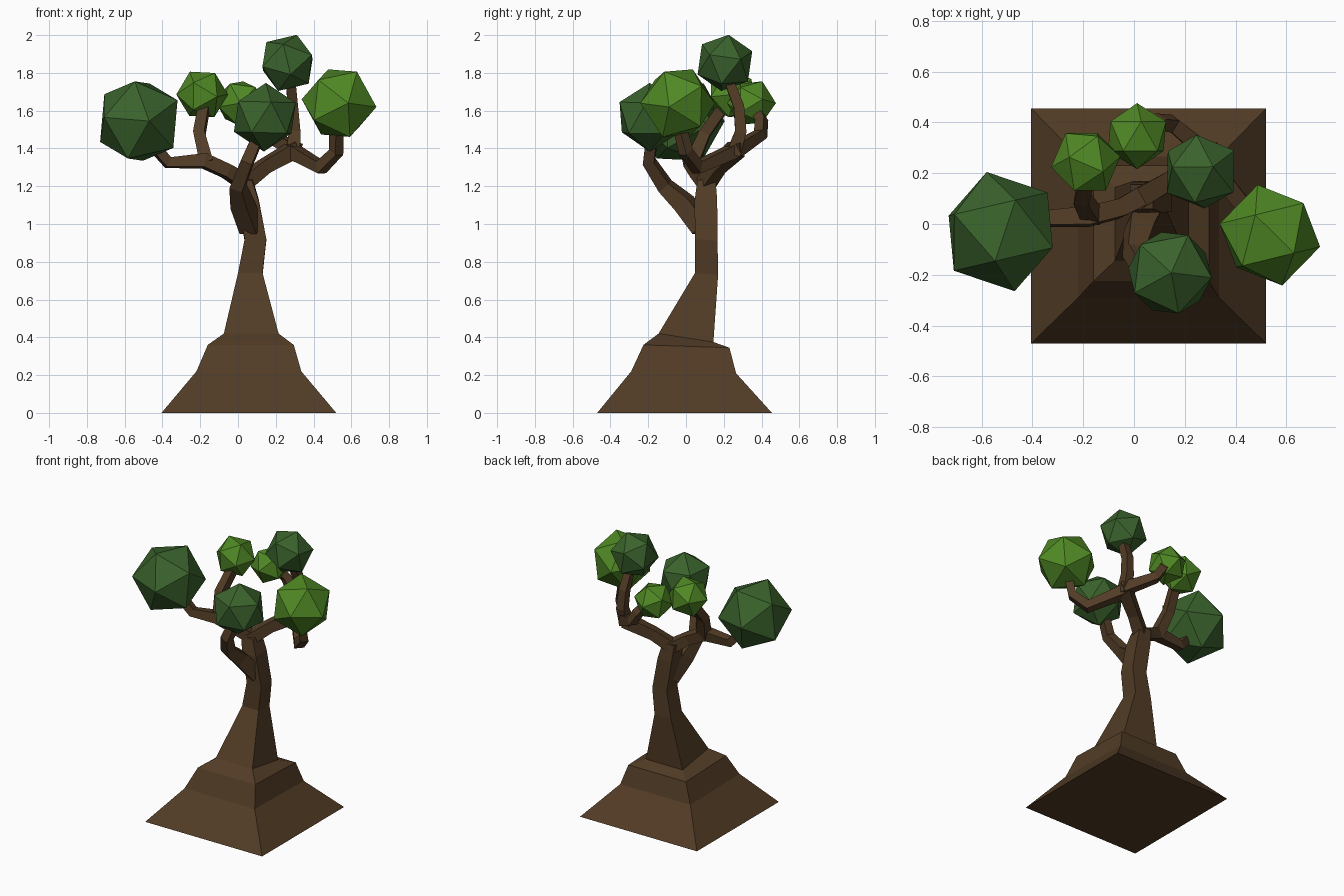
import bpy, bmesh
from mathutils import Vector, Matrix

if "Cube" in bpy.data.objects:
    bpy.data.objects.remove(bpy.data.objects["Cube"])


def material(name, rgb):
    m = bpy.data.materials.new(name)
    m.diffuse_color = (*rgb, 1)
    m.use_nodes = True
    m.node_tree.nodes["Principled BSDF"].inputs["Base Color"].default_value = m.diffuse_color
    return m


BARK = material("bark", (0.084, 0.045, 0.019))
DARK = material("dark_leaf", (0.042, 0.122, 0.025))
LIGHT = material("light_leaf", (0.08, 0.25, 0.018))


def finish(name, bm, mat):
    bmesh.ops.recalc_face_normals(bm, faces=bm.faces)
    me = bpy.data.meshes.new(name)
    bm.to_mesh(me)
    bm.free()
    me.materials.append(mat)
    ob = bpy.data.objects.new(name, me)
    bpy.context.collection.objects.link(ob)
    return ob


def loft(name, rings):
    """Join four-sided rings into a closed solid."""
    bm = bmesh.new()
    loops = [[bm.verts.new(p) for p in r] for r in rings]
    for a, b in zip(loops, loops[1:]):
        for i in range(4):
            j = (i + 1) % 4
            bm.faces.new((a[i], a[j], b[j], b[i]))
    bm.faces.new(loops[0])
    bm.faces.new(loops[-1])
    return finish(name, bm, BARK)


def branch(name, path):
    """Square tube along points (x, y, z, half width)."""
    pts = [Vector(p[:3]) for p in path]
    rings, side, old = [], None, None
    for i, p in enumerate(pts):
        d_in = (p - pts[max(i - 1, 0)]).normalized()
        d_out = (pts[min(i + 1, len(pts) - 1)] - p).normalized()
        t = (d_in + d_out).normalized()
        if side is None:
            ref = Vector((0, 0, 1)) if abs(t.z) < 0.8 else Vector((0, 1, 0))
            side = t.cross(ref).normalized()
        else:
            side = old.rotation_difference(t) @ side
        up = t.cross(side).normalized()
        h = path[i][3]
        rings.append([p + side * a * h + up * b * h
                      for a, b in ((-1, -1), (1, -1), (1, 1), (-1, 1))])
        old = t
    return loft(name, rings)


def frame(a, b):
    x = Vector(a).normalized()
    z = x.cross(Vector(b)).normalized()
    return Matrix((x, z.cross(x), z)).transposed()


def leaves(name, centre, r, a, b, mat):
    """Icosahedron turned so two adjacent corners point along a and b."""
    bm = bmesh.new()
    bmesh.ops.create_icosphere(bm, subdivisions=1, radius=r)
    e = next(iter(bm.edges))
    rot = frame(a, b) @ frame(e.verts[0].co, e.verts[1].co).transposed()
    bmesh.ops.transform(bm, matrix=rot.to_4x4(), verts=bm.verts)
    bmesh.ops.translate(bm, vec=centre, verts=bm.verts)
    return finish(name, bm, mat)


# Flared trunk: x range, y range, z at front and back
trunk = [
    (-0.405, 0.52, -0.47, 0.455, 0.0, 0.0),
    (-0.22, 0.335, -0.29, 0.265, 0.22, 0.21),
    (-0.16, 0.295, -0.225, 0.23, 0.36, 0.345),
    (-0.075, 0.215, -0.145, 0.145, 0.42, 0.375),
    (0.0, 0.13, 0.047, 0.17, 0.74, 0.73),
    (0.035, 0.15, 0.048, 0.167, 0.92, 0.91),
    (0.0, 0.11, 0.045, 0.165, 1.12, 1.13),
    (-0.015, 0.075, 0.06, 0.155, 1.23, 1.25),
]
loft("trunk", [[(x0, y0, zf), (x1, y0, zf), (x1, y1, zb), (x0, y1, zb)]
               for x0, x1, y0, y1, zf, zb in trunk])

# Branches
branch("front_branch", [(0.07, 0.09, 0.98, 0.05), (0.02, -0.01, 1.11, 0.048),
                        (0.0, -0.11, 1.2, 0.036), (0.05, -0.195, 1.33, 0.031),
                        (0.11, -0.18, 1.47, 0.028)])
branch("left_branch", [(0.05, 0.12, 1.21, 0.04), (-0.06, 0.06, 1.28, 0.035),
                       (-0.18, 0.03, 1.335, 0.037), (-0.37, 0.02, 1.325, 0.028),
                       (-0.46, 0.0, 1.43, 0.028)])
branch("left_upper_branch", [(-0.165, 0.03, 1.32, 0.036), (-0.205, 0.1, 1.48, 0.03),
                             (-0.18, 0.2, 1.62, 0.028)])
branch("right_branch", [(0.02, 0.1, 1.21, 0.04), (0.14, 0.17, 1.305, 0.036),
                        (0.3, 0.265, 1.395, 0.042)])
branch("right_lower_branch", [(0.28, 0.26, 1.39, 0.036), (0.44, 0.06, 1.3, 0.032),
                              (0.52, 0.0, 1.38, 0.028), (0.52, -0.03, 1.5, 0.027)])
branch("right_upper_branch", [(0.29, 0.25, 1.37, 0.038), (0.3, 0.29, 1.49, 0.03),
                              (0.29, 0.28, 1.62, 0.028), (0.28, 0.23, 1.75, 0.025)])
branch("back_branch", [(0.31, 0.26, 1.39, 0.036), (0.15, 0.395, 1.475, 0.028),
                       (0.1, 0.4, 1.55, 0.027), (0.04, 0.36, 1.62, 0.024)])

# Leaf clusters
leaves("left_leaves", (-0.525, -0.03, 1.545), 0.241,
       (-0.055, 0.235, 0), (-0.21, 0.05, -0.115), DARK)
leaves("front_leaves", (0.142, -0.192, 1.565), 0.182,
       (0.005, 0, 0.18), (0.168, -0.02, 0.08), DARK)
leaves("right_leaves", (0.535, -0.044, 1.64), 0.204,
       (-0.049, 0.2, 0), (-0.195, 0.045, 0.02), LIGHT)
leaves("top_leaves", (0.262, 0.206, 1.853), 0.158,
       (0.135, 0.085, 0.02), (0.05, 0.02, 0.145), DARK)
leaves("left_upper_leaves", (-0.19, 0.245, 1.686), 0.138,
       (0.133, 0.02, 0), (0.076, -0.04, 0.118), LIGHT)
leaves("back_leaves", (0.012, 0.346, 1.64), 0.13,
       (0, 0.13, 0), (0.114, 0.055, 0.02), LIGHT)
